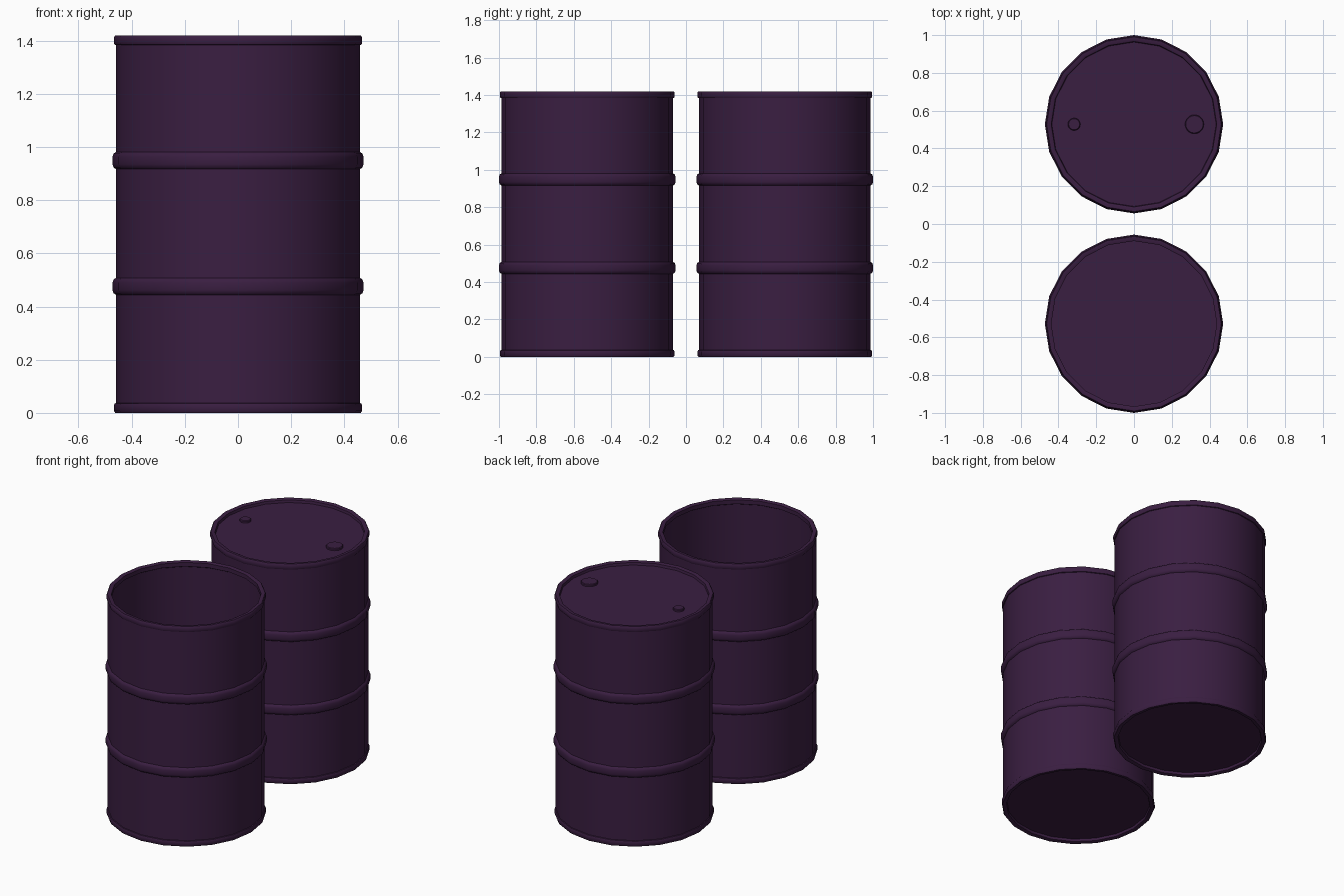
import bpy, bmesh, math

if "Cube" in bpy.data.objects:
    bpy.data.objects.remove(bpy.data.objects["Cube"])

SIDES = 20
H = 1.42
R = 0.459

paint = bpy.data.materials.new("dark_purple_paint")
paint.diffuse_color = (0.042, 0.013, 0.053, 1)
paint.use_nodes = True
paint.node_tree.nodes["Principled BSDF"].inputs["Base Color"].default_value = paint.diffuse_color


def lathe(name, profile, loc):
    """Spin an (r, z) profile around z; points with r = 0 become poles."""
    bm = bmesh.new()
    rings = []
    for r, z in profile:
        if r == 0:
            rings.append([bm.verts.new((0, 0, z))] * SIDES)
        else:
            angles = [2 * math.pi * i / SIDES for i in range(SIDES)]
            rings.append([bm.verts.new((r * math.cos(a), r * math.sin(a), z)) for a in angles])
    for a, b in zip(rings, rings[1:]):
        for i in range(SIDES):
            j = (i + 1) % SIDES
            bm.faces.new(dict.fromkeys((a[i], a[j], b[j], b[i])))
    bmesh.ops.recalc_face_normals(bm, faces=bm.faces)
    mesh = bpy.data.meshes.new(name)
    bm.to_mesh(mesh)
    bm.free()
    mesh.materials.append(paint)
    obj = bpy.data.objects.new(name, mesh)
    obj.location = loc
    bpy.context.collection.objects.link(obj)
    bpy.ops.object.select_all(action="DESELECT")
    obj.select_set(True)
    bpy.context.view_layer.objects.active = obj
    bpy.ops.object.shade_smooth_by_angle(angle=math.radians(40))
    return obj


def rib(z):
    """Rolled hoop bulging out of the wall."""
    return [(R, z - 0.032), (0.468, z - 0.026), (0.472, z - 0.014),
            (0.472, z + 0.014), (0.468, z + 0.026), (R, z + 0.032)]


# Outer shell: recessed base, bottom rim, wall with two ribs, top rim
shell = [(0, 0.02), (0.435, 0.02), (0.438, 0.004), (0.446, 0), (0.462, 0),
         (0.467, 0.008), (0.467, 0.028), (0.464, 0.035), (R, 0.037)]
shell += rib(0.476) + rib(0.949)
shell += [(R, H - 0.037), (0.464, H - 0.035), (0.467, H - 0.028),
          (0.467, H - 0.008), (0.462, H), (0.446, H), (0.438, H - 0.004)]

# Closed drum with a sunken lid
lathe("closed_drum", shell + [(0.435, H - 0.02), (0, H - 0.02)], (0, 0.528, 0))

# Open drum with a thin inner wall and a floor
lathe("open_drum", shell + [(0.438, H - 0.03), (0.45, H - 0.037),
                            (0.45, 0.03), (0, 0.03)], (0, -0.528, 0))

# Two bung caps on the lid
for name, x, r in (("small_bung", -0.317, 0.033), ("large_bung", 0.32, 0.05)):
    lathe(name, [(r, H - 0.022), (r, H - 0.01), (r - 0.004, H - 0.006), (0, H - 0.006)],
          (x, 0.528, 0))
